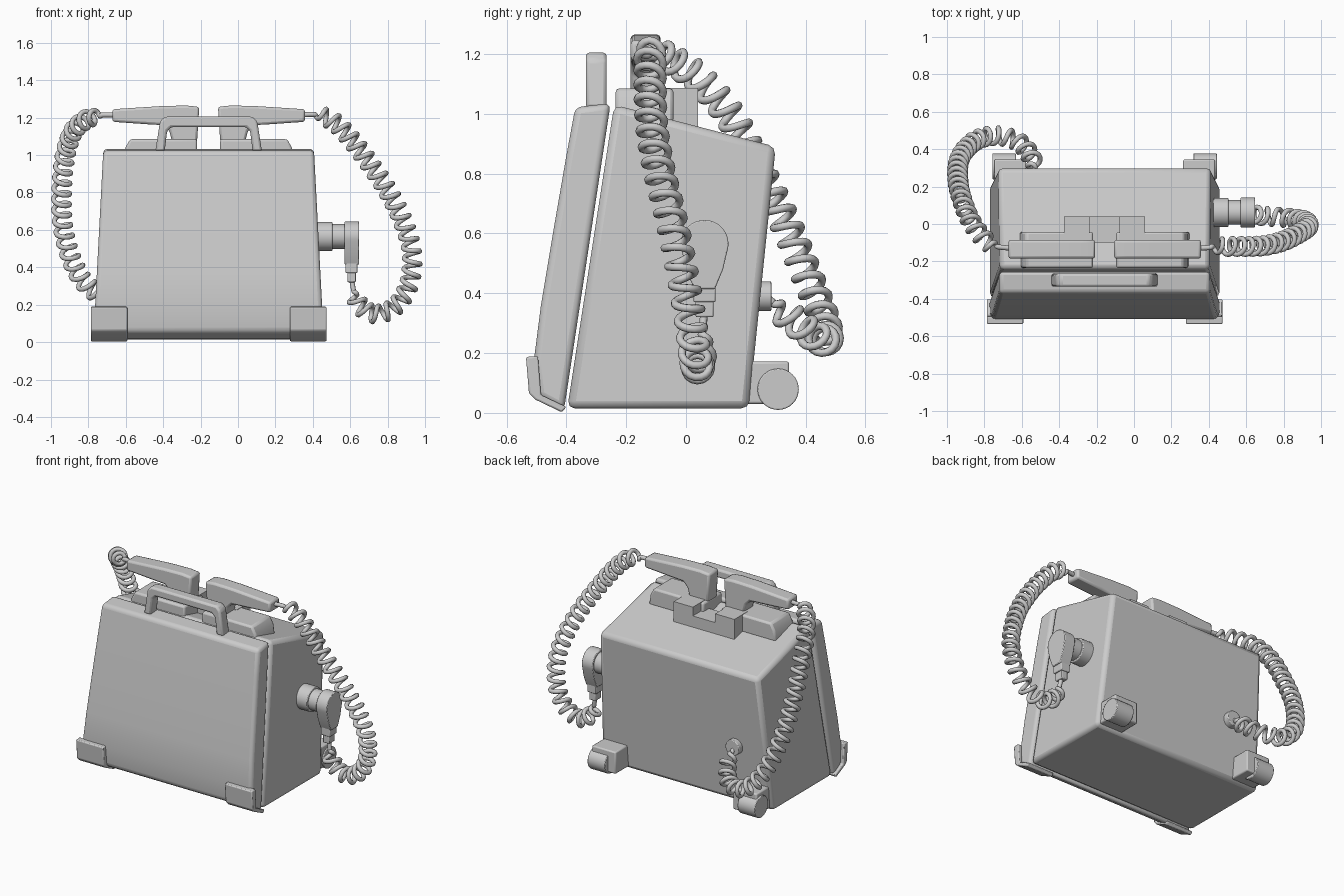
import bpy, bmesh, math
from mathutils import Vector, Quaternion

if "Cube" in bpy.data.objects:
    bpy.data.objects.remove(bpy.data.objects["Cube"])

CX = -0.157  # centre line of the case


def finish(ob, bevel=0.0, seg=2, angle=30):
    if bevel:
        m = ob.modifiers.new("bevel", 'BEVEL')
        m.width, m.segments, m.limit_method = bevel, seg, 'ANGLE'
        m.angle_limit = math.radians(angle)
    bpy.ops.object.select_all(action='DESELECT')
    ob.select_set(True)
    bpy.context.view_layer.objects.active = ob
    bpy.ops.object.shade_smooth_by_angle(angle=math.radians(35))
    return ob


def prism(name, pts, axis, a, b, bevel=0.0, seg=2, taper=None):
    """Extrude a profile along x (points are y,z) or y (points are x,z)."""
    bm = bmesh.new()
    rings = []
    for d in (a, b):
        ring = []
        for p, z in pts:
            x, y = (d, p) if axis == 'x' else (p, d)
            if taper:
                x = CX + (x - CX) * (1 - taper * z)
            ring.append(bm.verts.new((x, y, z)))
        rings.append(ring)
        bm.faces.new(ring)
    n = len(pts)
    for i in range(n):
        j = (i + 1) % n
        bm.faces.new((rings[0][i], rings[0][j], rings[1][j], rings[1][i]))
    bmesh.ops.recalc_face_normals(bm, faces=bm.faces)
    me = bpy.data.meshes.new(name)
    bm.to_mesh(me)
    bm.free()
    ob = bpy.data.objects.new(name, me)
    bpy.context.collection.objects.link(ob)
    return finish(ob, bevel, seg)


def box(name, x0, x1, y0, y1, z0, z1, bevel=0.0):
    return prism(name, [(y0, z0), (y1, z0), (y1, z1), (y0, z1)], 'x', min(x0, x1), max(x0, x1), bevel)


def cyl(name, c, r, depth, axis, bevel=0.0, n=32):
    rot = {'x': (0, math.pi / 2, 0), 'y': (math.pi / 2, 0, 0), 'z': (0, 0, 0)}[axis]
    bpy.ops.mesh.primitive_cylinder_add(vertices=n, radius=r, depth=depth, location=c, rotation=rot)
    ob = bpy.context.object
    ob.name = name
    return finish(ob, bevel)


def smooth_path(pts, steps=40):
    """Catmull-Rom curve through the points."""
    p = [Vector(q) for q in pts]
    p = [2 * p[0] - p[1]] + p + [2 * p[-1] - p[-2]]
    out = []
    for i in range(1, len(p) - 2):
        a, b, c, d = p[i - 1:i + 3]
        for k in range(steps):
            t = k / steps
            out.append(0.5 * (2 * b + (c - a) * t + (2 * a - 5 * b + 4 * c - d) * t * t
                              + (3 * b - a - 3 * c + d) * t ** 3))
    return out + [p[-2]]


def coil(name, pts, lead_in, lead_out, radius=0.043, pitch=0.064, tube=0.0135):
    """Helix wound around a smooth path, with straight leads at both ends."""
    path = smooth_path(pts)
    dist = [0.0]
    for a, b in zip(path, path[1:]):
        dist.append(dist[-1] + (b - a).length)
    total, step = dist[-1], pitch / 16
    tan = (path[1] - path[0]).normalized()
    nrm = tan.orthogonal().normalized()
    out, i, s = [], 0, 0.0
    while s <= total:
        while i < len(path) - 2 and dist[i + 1] < s:
            i += 1
        pos = path[i].lerp(path[i + 1], (s - dist[i]) / (dist[i + 1] - dist[i]))
        new = (path[i + 1] - path[i]).normalized()
        nrm = tan.rotation_difference(new) @ nrm
        tan = new
        ramp = min(1, max(0, (s - lead_in) / 0.05), max(0, (total - lead_out - s) / 0.05))
        spin = Quaternion(tan, -2 * math.pi * s / pitch)
        out.append(pos + (spin @ nrm) * radius * ramp)
        s += step
    cu = bpy.data.curves.new(name, 'CURVE')
    cu.dimensions = '3D'
    cu.bevel_depth, cu.bevel_resolution, cu.use_fill_caps = tube, 2, True
    sp = cu.splines.new('POLY')
    sp.points.add(len(out) - 1)
    for q, v in zip(sp.points, out):
        q.co = (*v, 1)
    sp.use_smooth = True
    bpy.context.collection.objects.link(bpy.data.objects.new(name, cu))


# Case: rear body and front cover, both narrowing upwards
prism("case_body", [(-0.397, 0.015), (0.21, 0.015), (0.30, 0.89), (-0.24, 1.03)],
      'x', CX - 0.615, CX + 0.615, 0.025, 2, taper=0.085)
prism("front_cover", [(-0.408, 0.008), (-0.252, 1.035), (-0.37, 1.022), (-0.40, 0.86), (-0.445, 0.60),
                      (-0.485, 0.36), (-0.508, 0.18), (-0.495, 0.055)],
      'x', CX - 0.617, CX + 0.617, 0.022, 3, taper=0.085)

# Carrying handle
prism("carry_handle", [(CX - 0.285, 1.02), (CX - 0.26, 1.18), (CX - 0.235, 1.205), (CX + 0.235, 1.205),
                       (CX + 0.26, 1.18), (CX + 0.285, 1.02), (CX + 0.235, 1.02), (CX + 0.222, 1.13),
                       (CX + 0.20, 1.15), (CX - 0.20, 1.15), (CX - 0.222, 1.13), (CX - 0.235, 1.02)],
      'y', -0.335, -0.265, 0.012)

# Holder between the paddles
prism("paddle_holder", [(CX - 0.217, 0.94), (CX + 0.217, 0.94), (CX + 0.217, 1.087), (CX + 0.08, 1.087),
                        (CX + 0.08, 1.03), (CX - 0.08, 1.03), (CX - 0.08, 1.087), (CX - 0.217, 1.087)],
      'y', -0.10, 0.04)

for s, side in ((-1, "left"), (1, "right")):
    # Paddles: contact plate plus grip with neck at the inner end
    def X(u):
        return CX + s * u
    prism(side + "_paddle_plate", [(X(0.062), 0.97), (X(0.455), 0.97), (X(0.445), 1.04), (X(0.42), 1.085),
                                   (X(0.062), 1.085)], 'y', -0.235, -0.042, 0.012)
    prism(side + "_paddle_grip", [(X(0.05), 1.258), (X(0.12), 1.265), (X(0.25), 1.262), (X(0.515), 1.245),
                                  (X(0.515), 1.178), (X(0.33), 1.165), (X(0.24), 1.16), (X(0.21), 1.13),
                                  (X(0.195), 1.07), (X(0.062), 1.07)], 'y', -0.185, -0.085, 0.013)
    # Corner guards around the lower front edge
    prism(side + "_corner_guard", [(-0.495, 0.19), (-0.535, 0.187), (-0.525, 0.065), (-0.505, 0.045),
                                   (-0.415, 0.002), (-0.40, 0.02), (-0.485, 0.06)],
          'x', X(0.435), X(0.63), 0.006)
    # Rear wheels and brackets
    box(side + "_wheel_bracket", X(0.42), X(0.59), 0.20, 0.345, 0.03, 0.172, 0.008)
    cyl(side + "_wheel", (X(0.537), 0.308, 0.079), 0.069, 0.125, 'x', 0.004)

# Plug on the right side: stacked collars, teardrop head and stem
PY, PZ = 0.062, 0.565
cyl("plug_socket", (0.455, PY, PZ), 0.078, 0.10, 'x', 0.005)
cyl("plug_collar", (0.54, PY, PZ), 0.066, 0.10, 'x')
drop = [(PY + 0.08 * math.cos(math.radians(a)), PZ + 0.08 * math.sin(math.radians(a)))
        for a in range(-20, 201, 10)]
drop += [(PY - 0.062, 0.48), (PY - 0.035, 0.415), (PY + 0.035, 0.415), (PY + 0.062, 0.48)]
prism("plug_head", drop, 'x', 0.57, 0.648, 0.004)
box("plug_stem", 0.575, 0.64, PY - 0.037, PY + 0.037, 0.37, 0.43, 0.005)
box("plug_stem_tip", 0.585, 0.63, PY - 0.03, PY + 0.03, 0.32, 0.38, 0.005)

# Socket at the lower back
cyl("rear_socket", (-0.53, 0.263, 0.39), 0.05, 0.045, 'y', 0.005)

# Coiled cables
coil("left_cable", [(-0.66, -0.13, 1.215), (-0.75, -0.115, 1.212), (-0.82, -0.06, 1.185), (-0.885, 0.04, 1.12),
                    (-0.925, 0.15, 0.99), (-0.942, 0.24, 0.82), (-0.938, 0.33, 0.64), (-0.90, 0.40, 0.47),
                    (-0.83, 0.455, 0.33), (-0.73, 0.472, 0.25), (-0.62, 0.44, 0.25), (-0.55, 0.36, 0.31),
                    (-0.53, 0.27, 0.385)], 0.07, 0.03)
coil("right_cable", [(0.34, -0.13, 1.215), (0.42, -0.125, 1.215), (0.51, -0.12, 1.18), (0.60, -0.12, 1.09),
                     (0.70, -0.115, 0.96), (0.80, -0.09, 0.81), (0.88, -0.05, 0.65), (0.93, -0.015, 0.48),
                     (0.915, 0.015, 0.31), (0.84, 0.03, 0.19), (0.73, 0.04, 0.15), (0.64, 0.05, 0.21),
                     (0.607, 0.06, 0.33)], 0.07, 0.06)
